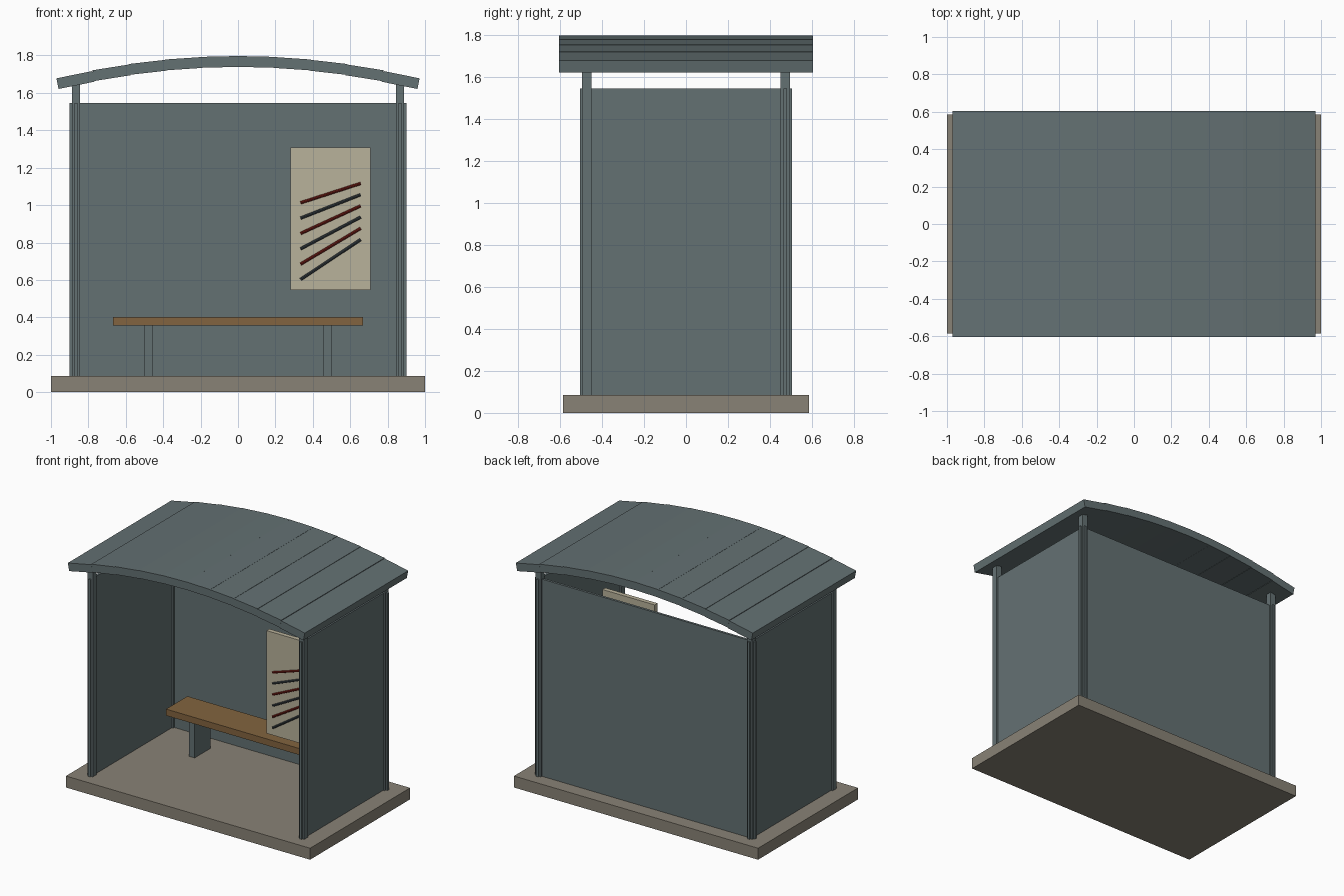
import bpy
import math
from mathutils import Vector

if "Cube" in bpy.data.objects:
    bpy.data.objects.remove(bpy.data.objects["Cube"], do_unlink=True)


def material(name, rgb):
    mat = bpy.data.materials.new(name)
    mat.use_nodes = True
    mat.diffuse_color = (*rgb, 1)
    bsdf = mat.node_tree.nodes["Principled BSDF"]
    bsdf.inputs["Base Color"].default_value = (*rgb, 1)
    return mat


STEEL = material("slate_grey", (0.127, 0.165, 0.171))
STONE = material("warm_concrete", (0.25, 0.225, 0.18))
WOOD = material("brown_wood", (0.223, 0.127, 0.050))
CREAM = material("cream_board", (0.485, 0.445, 0.328))
RED = material("dark_red", (0.19, 0.014, 0.009))
DARK = material("charcoal_blue", (0.042, 0.054, 0.061))


def box(name, x, y, z, mat, tilt=0.0):
    """Box spanning the (low, high) ranges, tilted about its own y axis."""
    spans = (x, y, z)
    bpy.ops.mesh.primitive_cube_add(size=1, location=[sum(s) / 2 for s in spans])
    ob = bpy.context.object
    ob.name = name
    ob.scale = [s[1] - s[0] for s in spans]
    ob.rotation_euler.y = tilt
    ob.data.materials.append(mat)
    return ob


def rod(name, start, end, radius, mat):
    a, b = Vector(start), Vector(end)
    bpy.ops.mesh.primitive_cylinder_add(vertices=8, radius=radius,
                                        depth=(b - a).length, location=(a + b) / 2)
    ob = bpy.context.object
    ob.name = name
    ob.rotation_euler = (b - a).to_track_quat("Z", "Y").to_euler()
    ob.data.materials.append(mat)


def around(centre, half):
    return (centre - half, centre + half)


# Floor slab
FLOOR = 0.085
box("floor_slab", (-1, 1), (-0.585, 0.585), (0, FLOOR), STONE)

# Corner posts and thin wall panels running through them
POST_X, POST_Y, WALL_TOP = 0.866, 0.472, 1.545
for sx, side in ((-1, "right"), (1, "left")):
    for sy, end in ((-1, "front"), (1, "back")):
        box(f"{end}_{side}_post", around(sx * POST_X, 0.022),
            around(sy * POST_Y, 0.022), (0.03, 1.66), STEEL)
    box(f"{side}_wall", around(sx * POST_X, 0.009), (-0.504, 0.504),
        (FLOOR - 0.01, WALL_TOP), STEEL)
box("back_wall", (-0.901, 0.901), around(POST_Y, 0.009),
    (FLOOR - 0.01, WALL_TOP), STEEL)

# Arched roof of ten slightly stepped planks
PITCH, CURVE = 0.193, 0.13
for i in range(10):
    x = (i - 4.5) * PITCH
    z = 1.767 - CURVE * x * x
    tilt = math.atan(0.9 * 2 * CURVE * x)
    box(f"roof_plank_{i + 1}", around(x, 0.0985), (-0.605, 0.605),
        around(z, 0.029), STEEL, tilt)

# Bench
box("bench_seat", (-0.668, 0.668), (0.112, 0.362), (0.355, 0.403), WOOD)
for sx, side in ((-1, "right"), (1, "left")):
    box(f"bench_{side}_leg", around(sx * 0.48, 0.023), (0.145, 0.33),
        (0.03, 0.355), STEEL)

# Notice board with six slanted bars
BOARD_FRONT = -0.068
box("notice_board", (0.281, 0.709), (BOARD_FRONT, -0.035), (0.546, 1.307), CREAM)
for i in range(6):
    rod(f"board_bar_{i + 1}", (0.334, BOARD_FRONT - 0.002, 1.012 - 0.082 * i),
        (0.656, BOARD_FRONT - 0.002, 1.116 - 0.06 * i), 0.008,
        DARK if i % 2 else RED)
